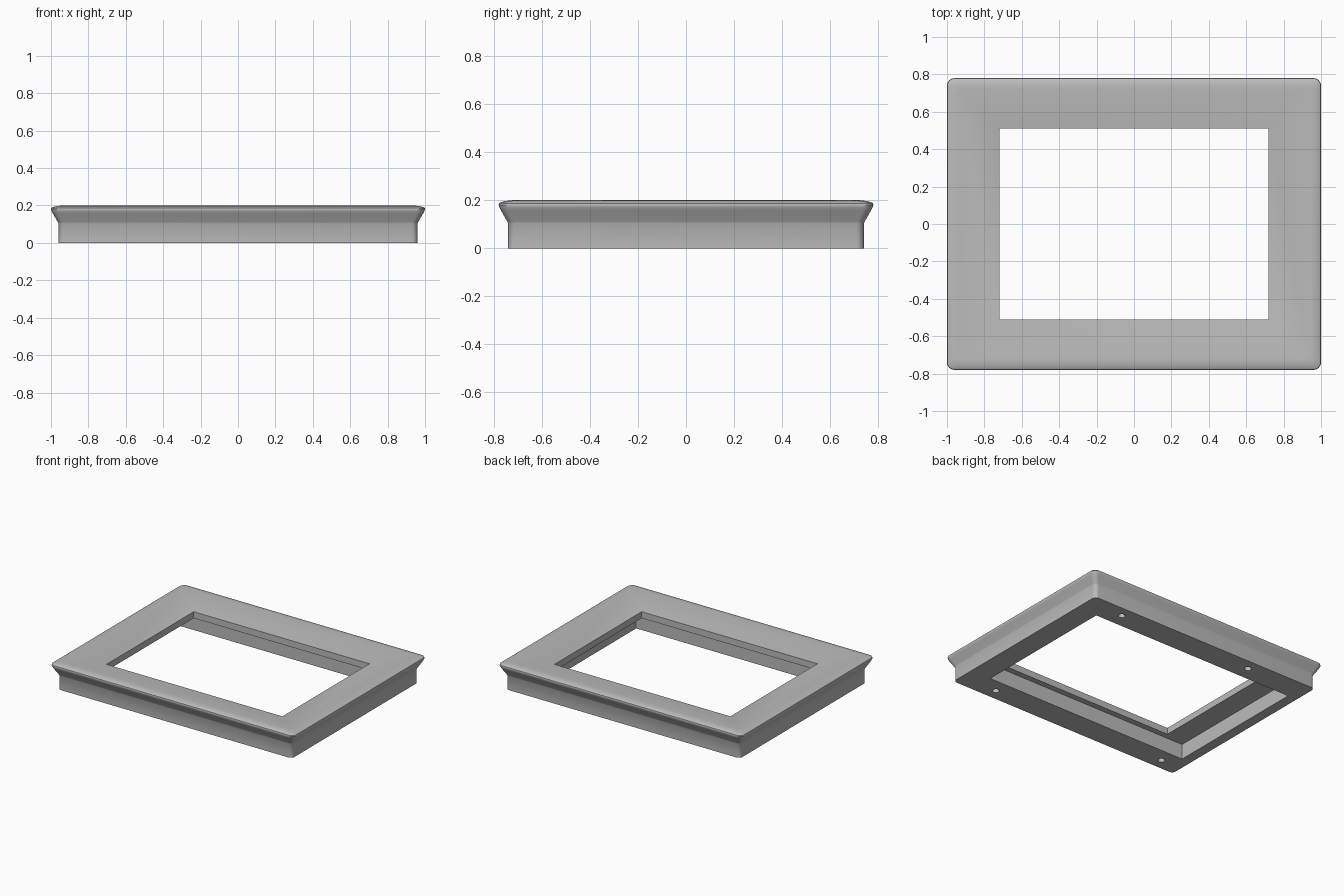
import bpy, bmesh, math
from mathutils import Vector

cube = bpy.data.objects.get("Cube")
if cube:
    bpy.data.objects.remove(cube, do_unlink=True)

grey = bpy.data.materials.new("mid grey")
grey.use_nodes = True
COLOUR = (0.5, 0.5, 0.5, 1)
grey.diffuse_color = COLOUR
grey.node_tree.nodes["Principled BSDF"].inputs["Base Color"].default_value = COLOUR

CORNER_STEPS = 6


def rounded_ring(bm, half_x, half_y, radius, z, shift=0):
    """Rectangle loop with rounded corners, always the same vertex count."""
    verts = []
    for i, (sx, sy) in enumerate(((1, 1), (-1, 1), (-1, -1), (1, -1))):
        for k in range(CORNER_STEPS + 1):
            a = math.pi / 2 * (i + k / CORNER_STEPS)
            x = sx * (half_x - radius) + radius * math.cos(a) + shift
            y = sy * (half_y - radius) + radius * math.sin(a)
            verts.append(bm.verts.new((x, y, z)))
    return verts


# Moulding section: outset from the base wall, corner radius, height
BASE_X, BASE_Y = 0.96, 0.74
section = [(0, 0.03, 0), (0, 0.03, 0.103), (0.004, 0.03, 0.112),
           (0.03, 0.036, 0.157), (0.037, 0.04, 0.17), (0.04, 0.04, 0.18),
           (0.038, 0.04, 0.187), (0.03, 0.04, 0.192), (0.01, 0.035, 0.197),
           (-0.018, 0.03, 0.2)]

bm = bmesh.new()
rings = [rounded_ring(bm, BASE_X + d, BASE_Y + d, r, z) for d, r, z in section]
# Window opening lip, then the off-centre recess underneath
rings += [rounded_ring(bm, 0.72, 0.51, 0, z) for z in (0.16, 0.112)]
rings += [rounded_ring(bm, 0.84, 0.553, 0, z, -0.045) for z in (0.112, 0)]

for a, b in zip(rings, rings[1:] + rings[:1]):
    n = len(a)
    for i in range(n):
        j = (i + 1) % n
        bm.faces.new((a[i], a[j], b[j], b[i]))
bmesh.ops.remove_doubles(bm, verts=bm.verts, dist=1e-5)
bmesh.ops.recalc_face_normals(bm, faces=bm.faces)
mesh = bpy.data.meshes.new("frame")
bm.to_mesh(mesh)
bm.free()
frame = bpy.data.objects.new("frame", mesh)
bpy.context.collection.objects.link(frame)
mesh.materials.append(grey)

# Screw holes in the underside
bm = bmesh.new()
for x, y in ((0.66, 0.657), (-0.445, 0.657), (0.66, -0.657), (-0.79, -0.657)):
    made = bmesh.ops.create_cone(bm, cap_ends=True, segments=20,
                                 radius1=0.024, radius2=0.024, depth=0.2)
    bmesh.ops.translate(bm, verts=made["verts"], vec=Vector((x, y, 0)))
mesh = bpy.data.meshes.new("hole_cutter")
bm.to_mesh(mesh)
bm.free()
mesh.materials.append(grey)
cutter = bpy.data.objects.new("hole_cutter", mesh)
bpy.context.collection.objects.link(cutter)
cutter.hide_render = True

cut = frame.modifiers.new("screw_holes", 'BOOLEAN')
cut.operation = 'DIFFERENCE'
cut.solver = 'EXACT'
cut.object = cutter

bpy.ops.object.select_all(action='DESELECT')
frame.select_set(True)
bpy.context.view_layer.objects.active = frame
bpy.ops.object.modifier_apply(modifier=cut.name)
bpy.data.objects.remove(cutter, do_unlink=True)
bpy.ops.object.shade_smooth_by_angle(angle=math.radians(35))
